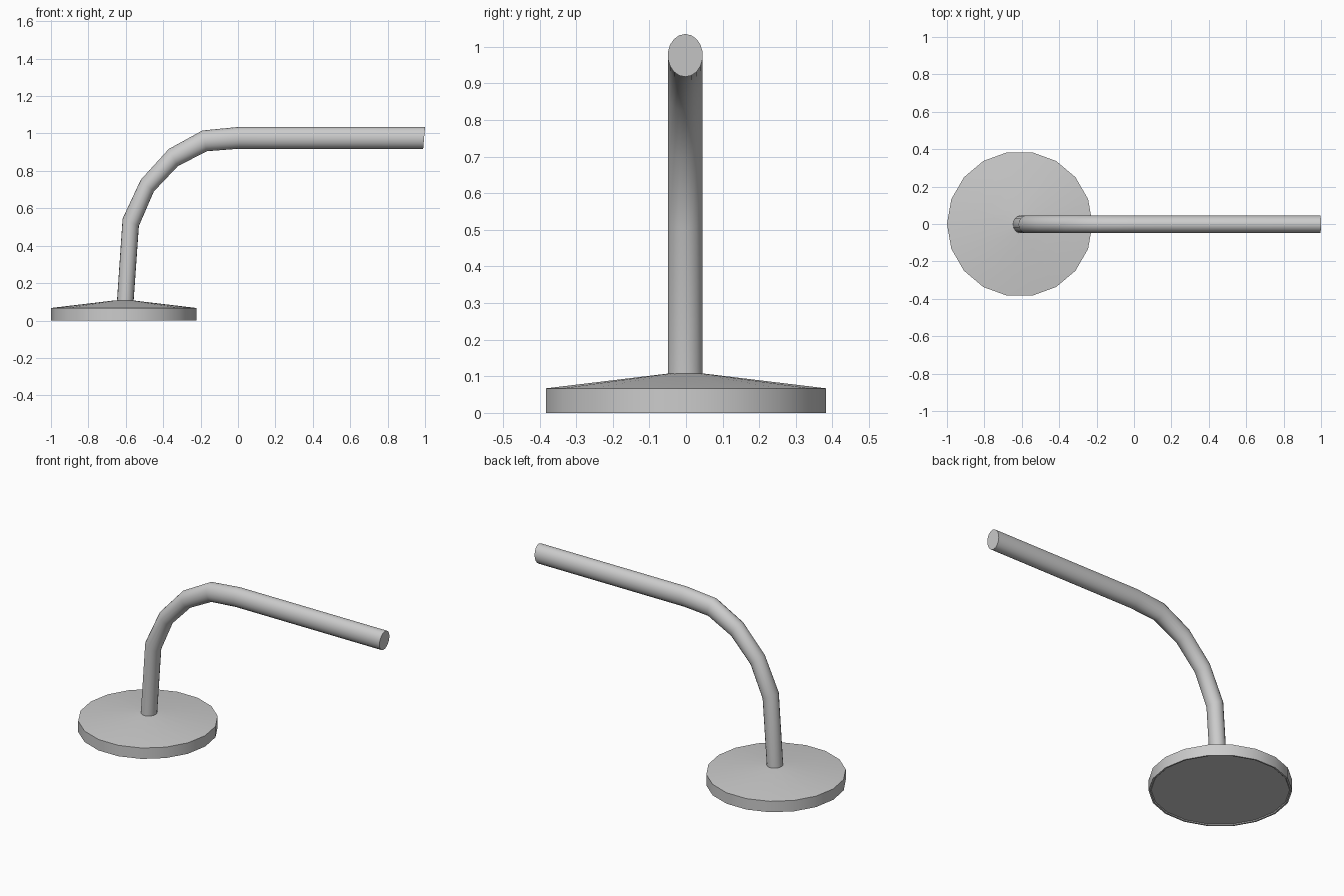
import bpy, bmesh
from math import cos, sin, pi

if "Cube" in bpy.data.objects:
    bpy.data.objects.remove(bpy.data.objects["Cube"])

SIDES = 18


def loft(name, rings, angle):
    """Bridge equal-length vertex rings in order and cap both ends."""
    bm = bmesh.new()
    loops = [[bm.verts.new(p) for p in ring] for ring in rings]
    for a, b in zip(loops, loops[1:]):
        for i in range(SIDES):
            j = (i + 1) % SIDES
            bm.faces.new((a[i], a[j], b[j], b[i]))
    bm.faces.new(loops[0])
    bm.faces.new(loops[-1])
    bmesh.ops.recalc_face_normals(bm, faces=bm.faces)
    mesh = bpy.data.meshes.new(name)
    bm.to_mesh(mesh)
    bm.free()
    obj = bpy.data.objects.new(name, mesh)
    bpy.context.collection.objects.link(obj)
    bpy.ops.object.select_all(action='DESELECT')
    bpy.context.view_layer.objects.active = obj
    obj.select_set(True)
    bpy.ops.object.shade_smooth_by_angle(angle=angle)
    return obj


def circle(x, r, z):
    return [(x + r * cos(2 * pi * i / SIDES), r * sin(2 * pi * i / SIDES), z)
            for i in range(SIDES)]


def section(outer, inner, ry=0.048, y=-0.002):
    """Oval ring spanning the outer and inner points of the bend."""
    (x0, z0), (x1, z1) = outer, inner
    ring = []
    for i in range(SIDES):
        t = 2 * pi * i / SIDES
        c = cos(t) / 2
        ring.append(((x0 + x1) / 2 + (x1 - x0) * c, y + ry * sin(t),
                     (z0 + z1) / 2 + (z1 - z0) * c))
    return ring


# Weighted round foot: slightly recessed underside, short wall, shallow cone
foot = [(0.375, 0.005), (0.38, 0.0), (0.389, 0.0), (0.389, 0.067), (0.045, 0.108)]
loft("round_base", [circle(-0.611, r, z) for r, z in foot], 0.4)

# Bent tube: outer and inner edge of each cross-section
bend = [((-0.647, 0.105), (-0.558, 0.105)),
        ((-0.617, 0.545), (-0.530, 0.505)),
        ((-0.520, 0.752), (-0.450, 0.690)),
        ((-0.370, 0.917), (-0.322, 0.825)),
        ((-0.190, 1.016), (-0.167, 0.905)),
        ((0.005, 1.035), (0.000, 0.918)),
        ((1.000, 1.035), (0.990, 0.918))]
loft("bent_arm", [section(o, i) for o, i in bend], 0.6)
